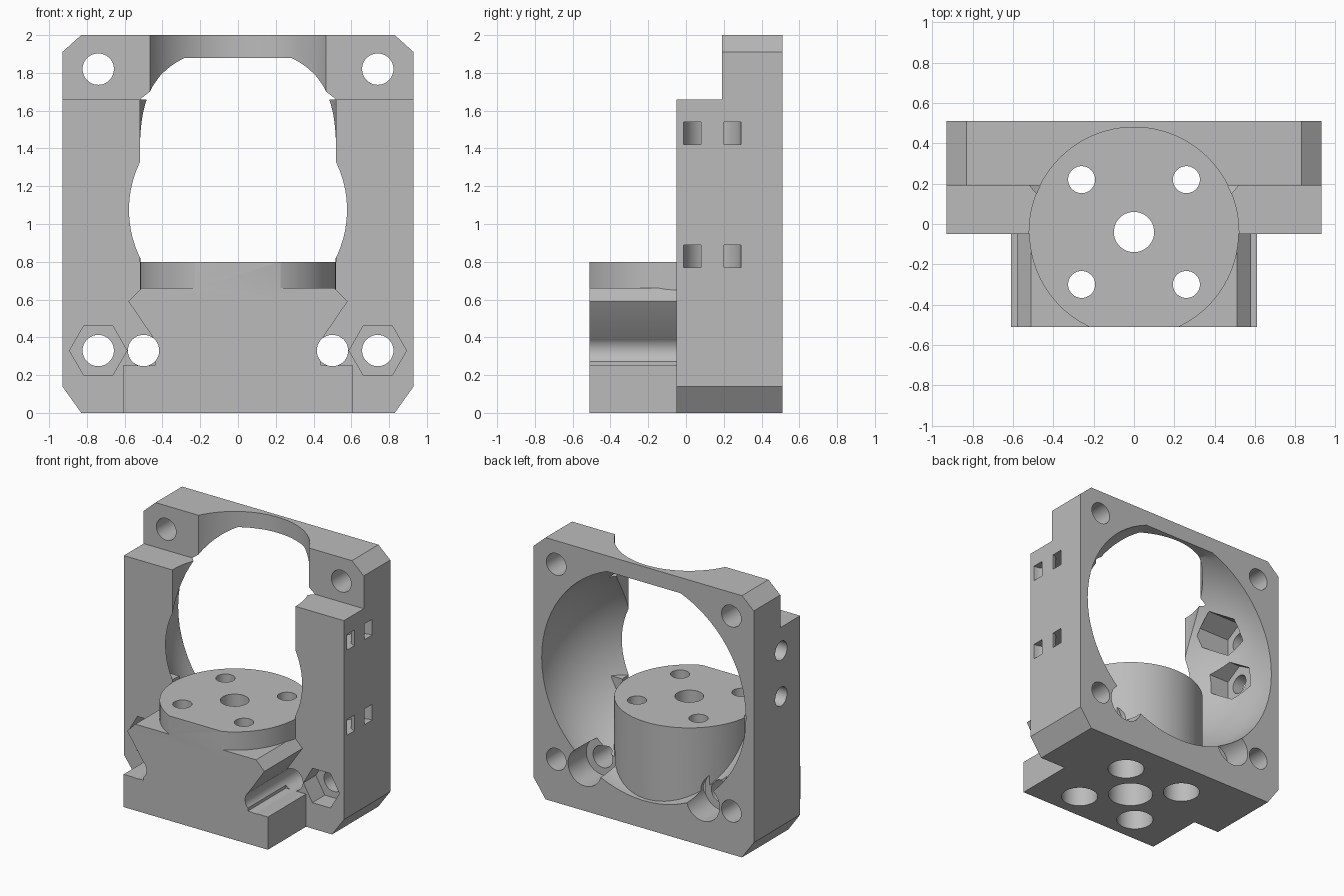
import bpy, bmesh, math
from mathutils import Matrix, Vector

if "Cube" in bpy.data.objects:
    bpy.data.objects.remove(bpy.data.objects["Cube"])

grey = bpy.data.materials.new("light_grey")
grey.diffuse_color = (0.5, 0.5, 0.5, 1)
grey.use_nodes = True
grey.node_tree.nodes["Principled BSDF"].inputs["Base Color"].default_value = grey.diffuse_color


def make(name, bm):
    bmesh.ops.recalc_face_normals(bm, faces=bm.faces)
    me = bpy.data.meshes.new(name)
    bm.to_mesh(me)
    bm.free()
    me.materials.append(grey)
    ob = bpy.data.objects.new(name, me)
    bpy.context.collection.objects.link(ob)
    return ob


def box(name, x0, x1, y0, y1, z0, z1):
    bm = bmesh.new()
    bmesh.ops.create_cube(bm, size=1)
    for v in bm.verts:
        v.co = Vector(((x0 + x1) / 2 + v.co.x * (x1 - x0),
                       (y0 + y1) / 2 + v.co.y * (y1 - y0),
                       (z0 + z1) / 2 + v.co.z * (z1 - z0)))
    return make(name, bm)


def prism(name, half, y0, y1):
    """Extrude a mirrored x-z outline from y0 to y1."""
    pts = half + [(-x, z) for x, z in reversed(half)]
    bm = bmesh.new()
    f = bm.faces.new([bm.verts.new((x, y0, z)) for x, z in pts])
    g = bmesh.ops.extrude_face_region(bm, geom=[f])["geom"]
    bmesh.ops.translate(bm, vec=(0, y1 - y0, 0),
                        verts=[e for e in g if isinstance(e, bmesh.types.BMVert)])
    return make(name, bm)


def rod(name, axis, a, b, r, start, end, sides=48):
    """Cylinder along an axis; a and b are the other two coordinates in order."""
    mid = (start + end) / 2
    loc, rot = {"x": ((mid, a, b), Matrix.Rotation(math.pi / 2, 4, "Y")),
                "y": ((a, mid, b), Matrix.Rotation(math.pi / 2, 4, "X")),
                "z": ((a, b, mid), Matrix.Identity(4))}[axis]
    bm = bmesh.new()
    bmesh.ops.create_cone(bm, cap_ends=True, segments=sides, radius1=r, radius2=r,
                          depth=end - start, matrix=Matrix.Translation(loc) @ rot
                          @ Matrix.Rotation(math.pi / 2 if sides == 6 else 0, 4, "Z"))
    return make(name, bm)


def combine(target, tool, op):
    mod = target.modifiers.new(op, "BOOLEAN")
    mod.object, mod.operation, mod.solver = tool, op, "EXACT"
    bpy.context.view_layer.objects.active = target
    bpy.ops.object.modifier_apply(modifier=mod.name)
    bpy.data.objects.remove(tool)


def cut(target, tool):
    combine(target, tool, "DIFFERENCE")


def add(target, tool):
    combine(target, tool, "UNION")


# Chamfered frame with a stepped top
body = prism("fan_mount", [(0.83, 0), (0.93, 0.14), (0.93, 1.91), (0.83, 2.0)], -0.05, 0.51)
cut(body, box("top_step", -1.1, 1.1, -0.3, 0.19, 1.66, 2.2))

# Domed air duct, flattened at the top
bm = bmesh.new()
bmesh.ops.create_uvsphere(bm, u_segments=72, v_segments=48, radius=1)
bmesh.ops.transform(bm, verts=bm.verts, matrix=Matrix.Translation((0, 0.51, 1.075))
                    @ Matrix.Diagonal((0.863, 0.754, 0.863, 1))
                    @ Matrix.Rotation(math.pi / 2, 4, "X"))
duct = make("duct", bm)
cut(duct, box("duct_flat", -1, 1, -1, 2, 1.88, 2.5))
cut(body, duct)

# Front block, rear post, round motor seat and the web between them
add(body, prism("front_block", [(0.61, 0), (0.61, 0.25), (0.44, 0.25), (0.44, 0.385),
                                (0.58, 0.59), (0.51, 0.66)], -0.51, 0.02))
post = rod("rear_post", "z", 0, -0.04, 0.52, 0.1, 0.8, 96)
cut(post, box("post_trim", -1, 1, -1, -0.03, 0, 0.6))
cut(post, box("seat_flat", -1, 1, -1, -0.51, 0, 1))
add(body, post)
add(body, box("web", -0.61, 0.61, -0.049, 0.03, 0.2, 0.82))

# Motor clearance above the seat
cut(body, rod("motor_bore", "z", 0, -0.04, 0.52, 0.8, 2.3, 96))

# Motor shaft hole and screw holes with wide recesses from below
holes = [(0, -0.04, 0.10, 0.16)]
holes += [(sx * 0.26, -0.04 + sy * 0.26, 0.067, 0.13) for sx in (-1, 1) for sy in (-1, 1)]
for x, y, r, wide in holes:
    cut(body, rod("hole", "z", x, y, r, -0.1, 1.0))
    cut(body, rod("recess", "z", x, y, wide, -0.1, 0.62))

for s in (-1, 1):
    # Corner screw holes and nut pockets
    for z in (0.33, 1.82):
        cut(body, rod("corner_hole", "y", s * 0.74, z, 0.083, -0.7, 0.7))
    cut(body, rod("nut_pocket", "y", s * 0.74, 0.33, 0.152, -0.2, 0.1, 6))
    # Long front screw holes, widened at the back
    cut(body, rod("long_hole", "y", s * 0.5, 0.33, 0.083, -0.7, 0.7))
    cut(body, rod("head_recess", "y", s * 0.5, 0.33, 0.14, 0.29, 0.7))

# Left side screw holes with inner nut pockets
for z in (1.13, 1.48):
    cut(body, rod("side_hole", "x", 0.18, z, 0.072, -1.1, -0.6))
    cut(body, rod("side_nut", "x", 0.18, z, 0.15, -0.84, -0.55, 6))

# Right side curved strap tunnels
for z in (0.83, 1.48):
    ring = rod("strap_tunnel", "z", 0.93, 0.14, 0.152, z - 0.06, z + 0.06)
    cut(ring, rod("strap_core", "z", 0.93, 0.14, 0.06, z - 0.1, z + 0.1))
    cut(body, ring)

bpy.ops.object.select_all(action="DESELECT")
body.select_set(True)
bpy.context.view_layer.objects.active = body
bpy.ops.object.shade_smooth_by_angle(angle=math.radians(25))
